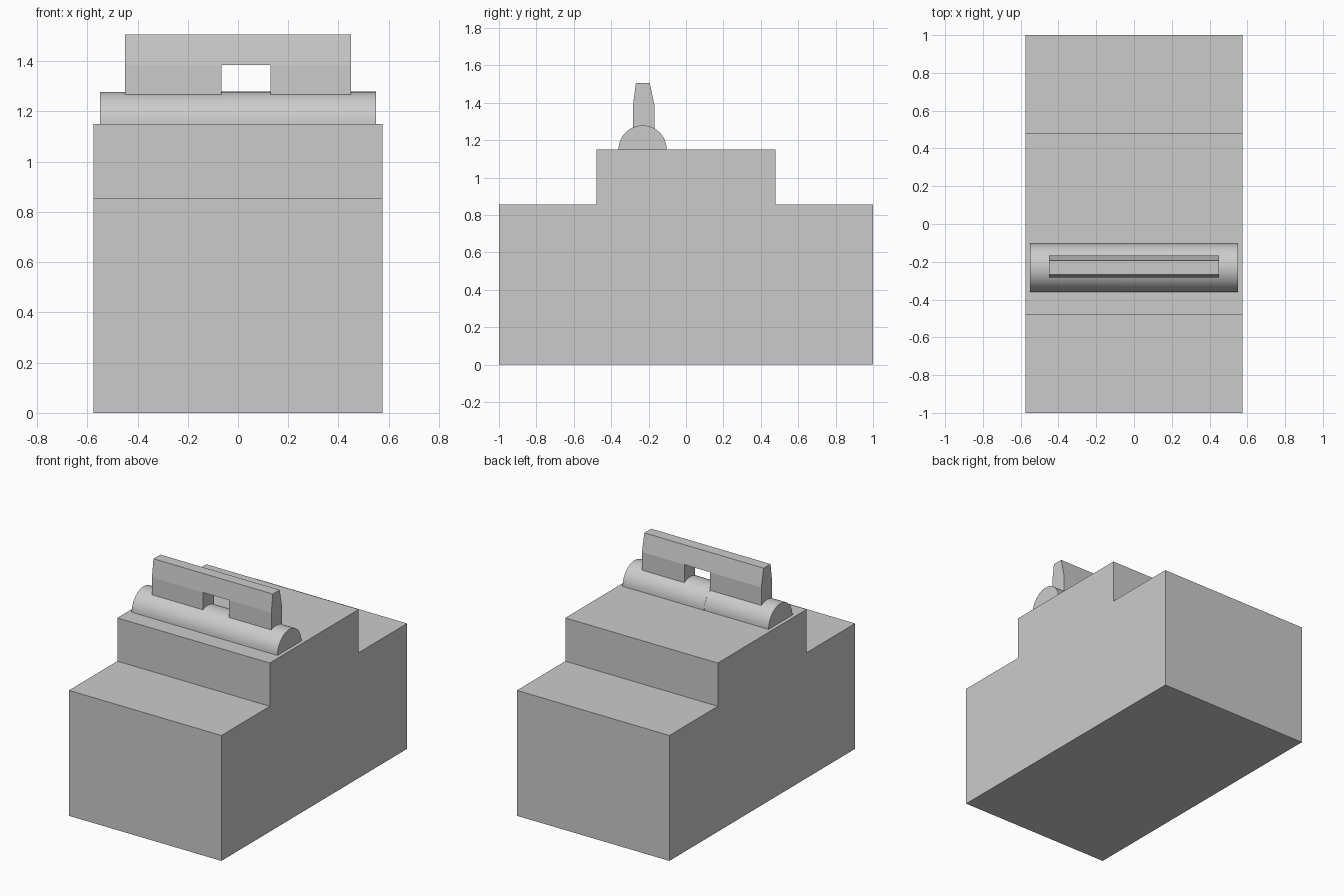
import bpy, bmesh, math
from mathutils import Vector

if "Cube" in bpy.data.objects:
    bpy.data.objects.remove(bpy.data.objects["Cube"])


def add_object(name, bm):
    bmesh.ops.recalc_face_normals(bm, faces=bm.faces)
    mesh = bpy.data.meshes.new(name)
    bm.to_mesh(mesh)
    bm.free()
    obj = bpy.data.objects.new(name, mesh)
    bpy.context.collection.objects.link(obj)
    return obj


def extrude_outline(points, offset):
    """Solid made by sweeping a closed 3D outline along offset."""
    bm = bmesh.new()
    face = bm.faces.new([bm.verts.new(p) for p in points])
    ext = bmesh.ops.extrude_face_region(bm, geom=[face], use_keep_orig=True)
    moved = [g for g in ext["geom"] if isinstance(g, bmesh.types.BMVert)]
    bmesh.ops.translate(bm, verts=moved, vec=Vector(offset))
    return bm


# Stepped block: side profile swept across x
half = [(1, 0), (1, 0.855), (0.479, 0.855), (0.479, 1.15)]
profile = half + [(-y, z) for y, z in reversed(half)]
add_object("stepped_body", extrude_outline([(-0.575, y, z) for y, z in profile], (1.15, 0, 0)))


# Half-round barrel in two sections meeting at a seam
def half_barrel(name, x0, x1, radius, steps):
    arc = [math.pi * i / steps for i in range(steps + 1)]
    pts = [(x0, -0.232 + radius * math.cos(a), 1.15 + radius * math.sin(a)) for a in arc]
    obj = add_object(name, extrude_outline(pts, (x1 - x0, 0, 0)))
    bpy.ops.object.select_all(action='DESELECT')
    bpy.context.view_layer.objects.active = obj
    obj.select_set(True)
    bpy.ops.object.shade_smooth_by_angle(angle=math.radians(30))


half_barrel("barrel_left", -0.55, -0.065, 0.128, 24)
half_barrel("barrel_right", -0.065, 0.55, 0.129, 24)

# Handle: front outline with a grip opening, swept along y
low, mid, top = 1.262, 1.385, 1.506
outline = [(-0.45, low), (-0.065, low), (-0.065, mid), (0.13, mid),
           (0.13, low), (0.45, low), (0.45, top), (-0.45, top)]
bm = extrude_outline([(x, -0.284, z) for x, z in outline], (0, 0.116, 0))
bmesh.ops.bisect_plane(bm, geom=bm.verts[:] + bm.edges[:] + bm.faces[:], dist=1e-4,
                       plane_co=(0, 0, mid), plane_no=(0, 0, 1))
# Taper the upper half of the handle
for v in bm.verts:
    if v.co.z > mid + 0.05:
        v.co.y = -0.268 if v.co.y < -0.23 else -0.194
add_object("handle", bm)
